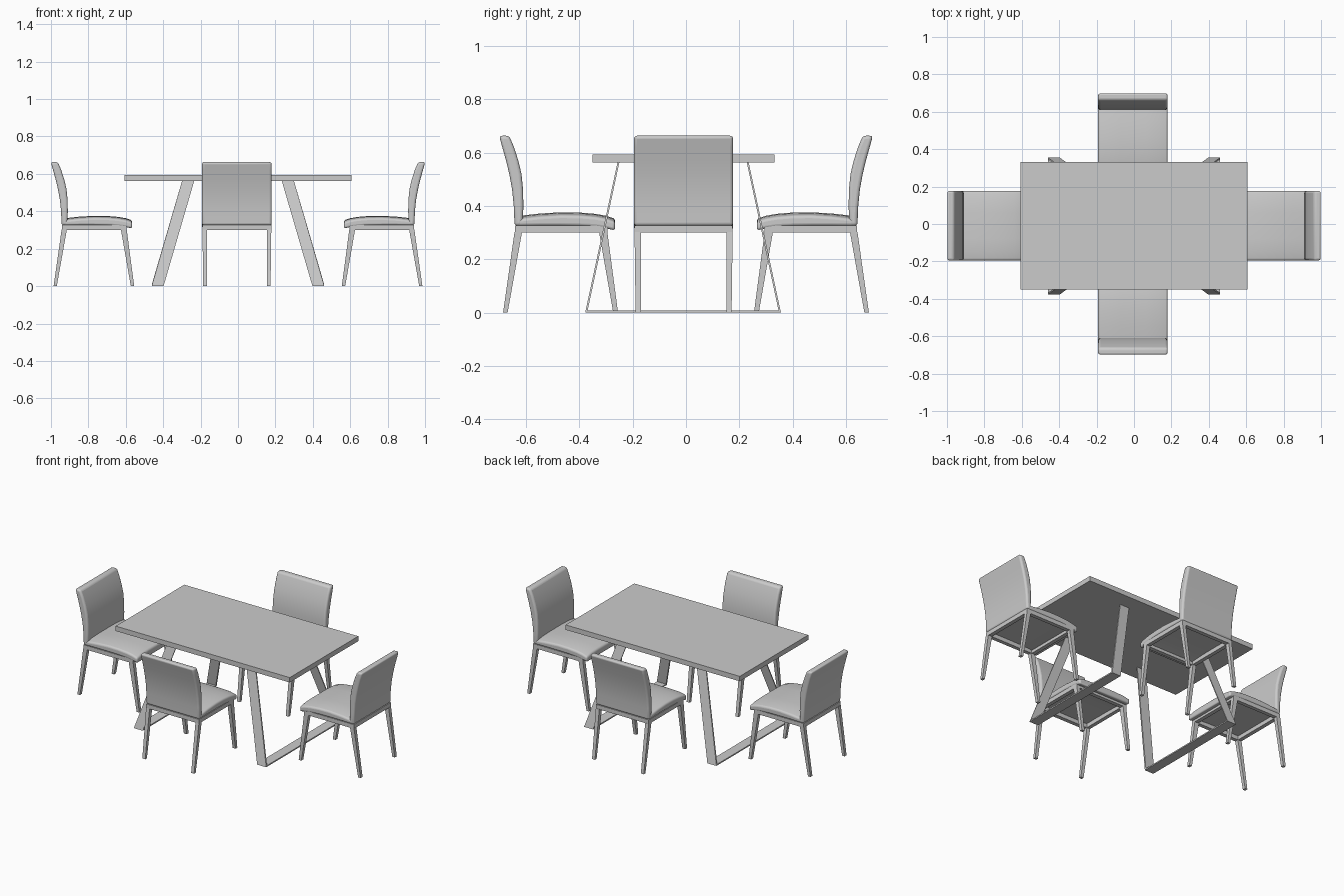
import bpy, bmesh
from math import radians

if "Cube" in bpy.data.objects:
    bpy.data.objects.remove(bpy.data.objects["Cube"])


def loft(name, sections, bevel=0.0, segments=3):
    """Closed solid through matching rings of points, optionally with rounded edges."""
    bm = bmesh.new()
    rings = [[bm.verts.new(p) for p in s] for s in sections]
    n = len(rings[0])
    for a, b in zip(rings, rings[1:]):
        for i in range(n):
            j = (i + 1) % n
            bm.faces.new((a[i], a[j], b[j], b[i]))
    bm.faces.new(rings[0])
    bm.faces.new(rings[-1])
    bmesh.ops.recalc_face_normals(bm, faces=bm.faces)
    mesh = bpy.data.meshes.new(name)
    bm.to_mesh(mesh)
    bm.free()
    obj = bpy.data.objects.new(name, mesh)
    bpy.context.collection.objects.link(obj)
    if bevel:
        mod = obj.modifiers.new("rounding", 'BEVEL')
        mod.width, mod.segments = bevel, segments
        mod.limit_method, mod.angle_limit = 'ANGLE', radians(50)
        bpy.ops.object.select_all(action='DESELECT')
        obj.select_set(True)
        bpy.context.view_layer.objects.active = obj
        bpy.ops.object.shade_smooth_by_angle(angle=radians(40))
    return obj


def rect(x0, x1, y0, y1, z):
    return [(x0, y0, z), (x1, y0, z), (x1, y1, z), (x0, y1, z)]


def box(name, x0, x1, y0, y1, z0, z1):
    return loft(name, [rect(x0, x1, y0, y1, z0), rect(x0, x1, y0, y1, z1)])


def chair(label, x, y, angle):
    """Chair with the rear of its backrest at local y = 0, facing +y."""
    w = 0.186
    # backrest: z, rear y, front y
    back = [(0.325, .057, .088), (0.40, .054, .090), (0.46, .048, .089),
            (0.52, .037, .083), (0.57, .025, .071), (0.62, .011, .055),
            (0.663, -.001, .037)]
    parts = [loft(label + "_backrest", [rect(-w, w, a, b, z) for z, a, b in back], .012, 4)]
    # seat cushion: y, underside z, crown z
    seat = [(.070, .325, .362), (.15, .326, .371), (.23, .326, .376), (.30, .325, .375),
            (.36, .322, .370), (.40, .316, .363), (.434, .308, .352)]
    rings = [[(-w, d, b), (-w, d, t - .012), (-.14, d, t - .003), (-.07, d, t), (.07, d, t),
              (.14, d, t - .003), (w, d, t - .012), (w, d, b)] for d, b, t in seat]
    parts.append(loft(label + "_seat", rings, .010, 4))
    # under-seat rails
    for s, side in ((-1, "left"), (1, "right")):
        a, b = sorted((s * .160, s * .184))
        parts.append(box(f"{label}_{side}_rail", a, b, .058, .405, .300, .326))
        # tapered splayed legs
        a2, b2 = sorted((s * .160, s * .180))
        for end, top, foot in (("back", (.057, .085), (.014, .031)),
                               ("front", (.374, .405), (.427, .445))):
            parts.append(loft(f"{label}_{side}_{end}_leg",
                              [rect(a2, b2, *foot, 0), rect(a, b, *top, .302)]))
    parts.append(box(label + "_back_rail", -.16, .16, .058, .083, .300, .326))
    parts.append(box(label + "_front_rail", -.16, .16, .380, .405, .300, .322))
    for p in parts:
        p.location = (x, y, 0)
        p.rotation_euler.z = radians(angle)


# table top
box("table_top", -.606, .606, -.351, .331, .562, .593)

# flat-bar table legs, one open trapezoid per end
yc = -.011
for s, side in ((-1, "left"), (1, "right")):
    def ring(k, top):
        if top:
            xi, xo, yo, yi, zo, zi = .234, .299, .246, .239, .563, .563
        else:
            xi, xo, yo, yi, zo, zi = .398, .461, .367, .358, 0, .008
        return [(s * xi, yc + k * yo, zo), (s * xo, yc + k * yo, zo),
                (s * xo, yc + k * yi, zi), (s * xi, yc + k * yi, zi)]
    loft(f"table_{side}_leg_frame",
         [ring(-1, True), ring(-1, False), ring(1, False), ring(1, True)])

# four chairs around the table
chair("front_chair", -.006, -.70, 0)
chair("back_chair", -.006, .70, 180)
chair("right_chair", 1.0, -.009, 90)
chair("left_chair", -1.0, -.009, -90)
